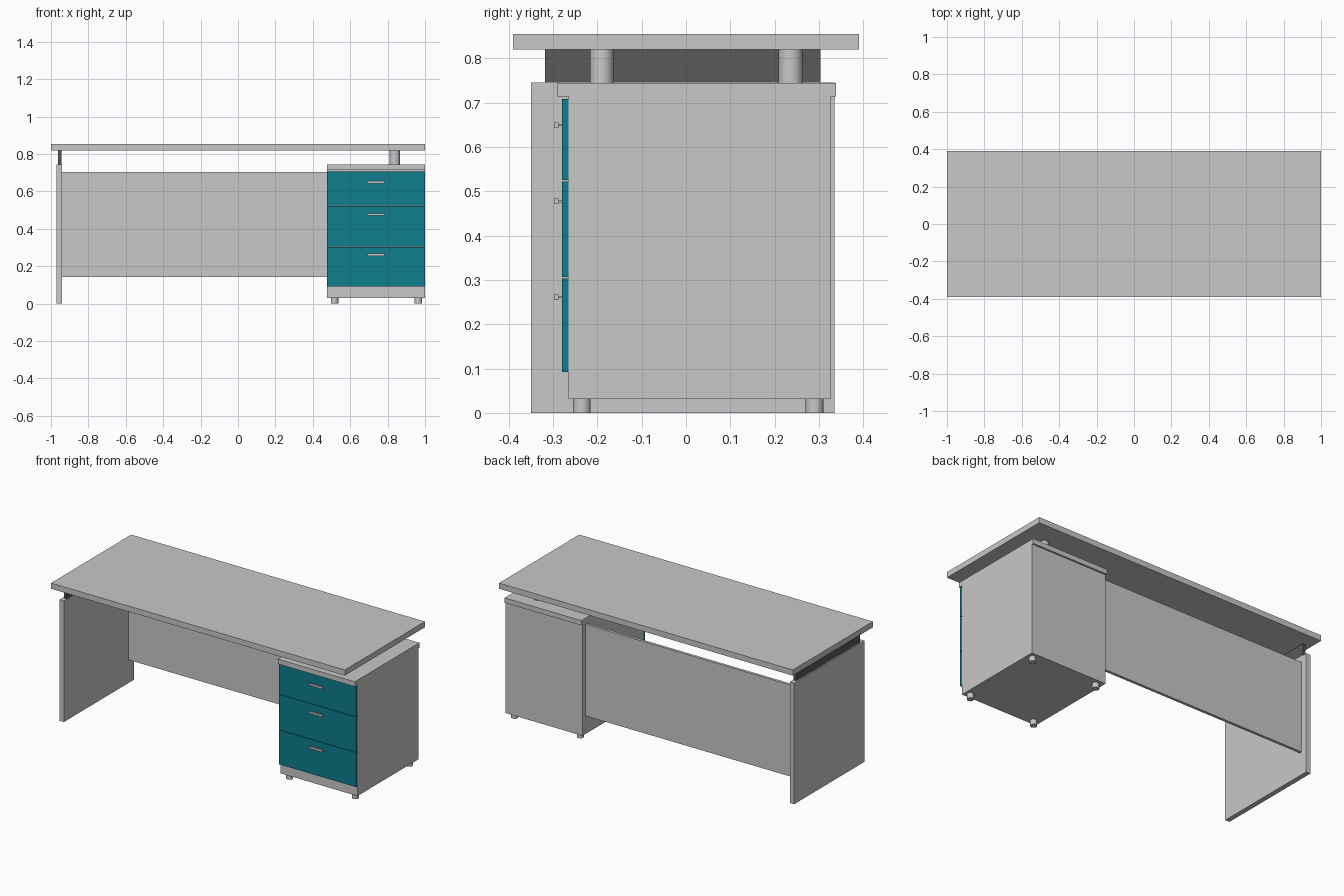
import bpy, bmesh
from mathutils import Matrix, Vector

if "Cube" in bpy.data.objects:
    bpy.data.objects.remove(bpy.data.objects["Cube"])


def material(name, rgb):
    m = bpy.data.materials.new(name)
    m.diffuse_color = (*rgb, 1)
    m.use_nodes = True
    m.node_tree.nodes["Principled BSDF"].inputs["Base Color"].default_value = m.diffuse_color
    return m


GREY = material("light grey", (0.58, 0.58, 0.58))
TEAL = material("teal", (0.0045, 0.205, 0.27))
DARK = material("dark grey", (0.1, 0.1, 0.1))


def finish(name, bm, mat):
    me = bpy.data.meshes.new(name)
    bm.to_mesh(me)
    bm.free()
    me.materials.append(mat)
    ob = bpy.data.objects.new(name, me)
    bpy.context.collection.objects.link(ob)
    return ob


def box(name, x, y, z, mat=GREY):
    """Box from (min, max) ranges."""
    bm = bmesh.new()
    size = Vector((x[1] - x[0], y[1] - y[0], z[1] - z[0]))
    mid = Vector((sum(x), sum(y), sum(z))) / 2
    bmesh.ops.create_cube(bm, size=1, matrix=Matrix.Translation(mid) @ Matrix.Diagonal((*size, 1)))
    return finish(name, bm, mat)


def cylinder(name, x, y, z, r, mat=GREY):
    """Upright cylinder with smooth sides and flat caps."""
    bm = bmesh.new()
    bmesh.ops.create_cone(bm, cap_ends=True, segments=32, radius1=r, radius2=r, depth=z[1] - z[0],
                          matrix=Matrix.Translation((x, y, sum(z) / 2)))
    for f in bm.faces:
        f.smooth = abs(f.normal.z) < 0.5
    for e in bm.edges:
        e.smooth = all(f.smooth for f in e.link_faces)
    return finish(name, bm, mat)


# Table top, side panel and the dark rail joining them
box("table_top", (-1, 1), (-0.39, 0.39), (0.82, 0.855))
box("side_panel", (-0.971, -0.941), (-0.35, 0.335), (0, 0.745))
box("top_rail", (-0.963, -0.944), (-0.318, 0.303), (0.745, 0.82), DARK)

# Back screen between side panel and cabinet
box("modesty_panel", (-0.941, 0.476), (0.28, 0.297), (0.142, 0.705))

# Drawer cabinet
box("cabinet_body", (0.476, 0.999), (-0.265, 0.327), (0.031, 0.715))
box("cabinet_top", (0.476, 0.999), (-0.291, 0.338), (0.714, 0.744))

# Drawer fronts with bar handles on two pins
for i, (z0, z1, hz) in enumerate([(0.092, 0.303, 0.261), (0.306, 0.522, 0.477), (0.525, 0.708, 0.649)]):
    box(f"drawer_front_{i + 1}", (0.476, 0.999), (-0.280, -0.265), (z0, z1), TEAL)
    box(f"drawer_handle_{i + 1}", (0.693, 0.783), (-0.298, -0.288), (hz - 0.006, hz + 0.006))
    for j, px in enumerate((0.705, 0.771)):
        box(f"handle_pin_{i + 1}_{j + 1}", (px - 0.003, px + 0.003), (-0.289, -0.279), (hz - 0.002, hz + 0.002))

# Cabinet feet
for i, x in enumerate((0.516, 0.964)):
    for j, y in enumerate((-0.235, 0.29)):
        cylinder(f"cabinet_foot_{i + 1}_{j + 1}", x, y, (0, 0.031), 0.02)

# Posts carrying the table top above the cabinet
for i, y in enumerate((-0.19, 0.236)):
    cylinder(f"top_post_{i + 1}", 0.838, y, (0.744, 0.82), 0.027)
